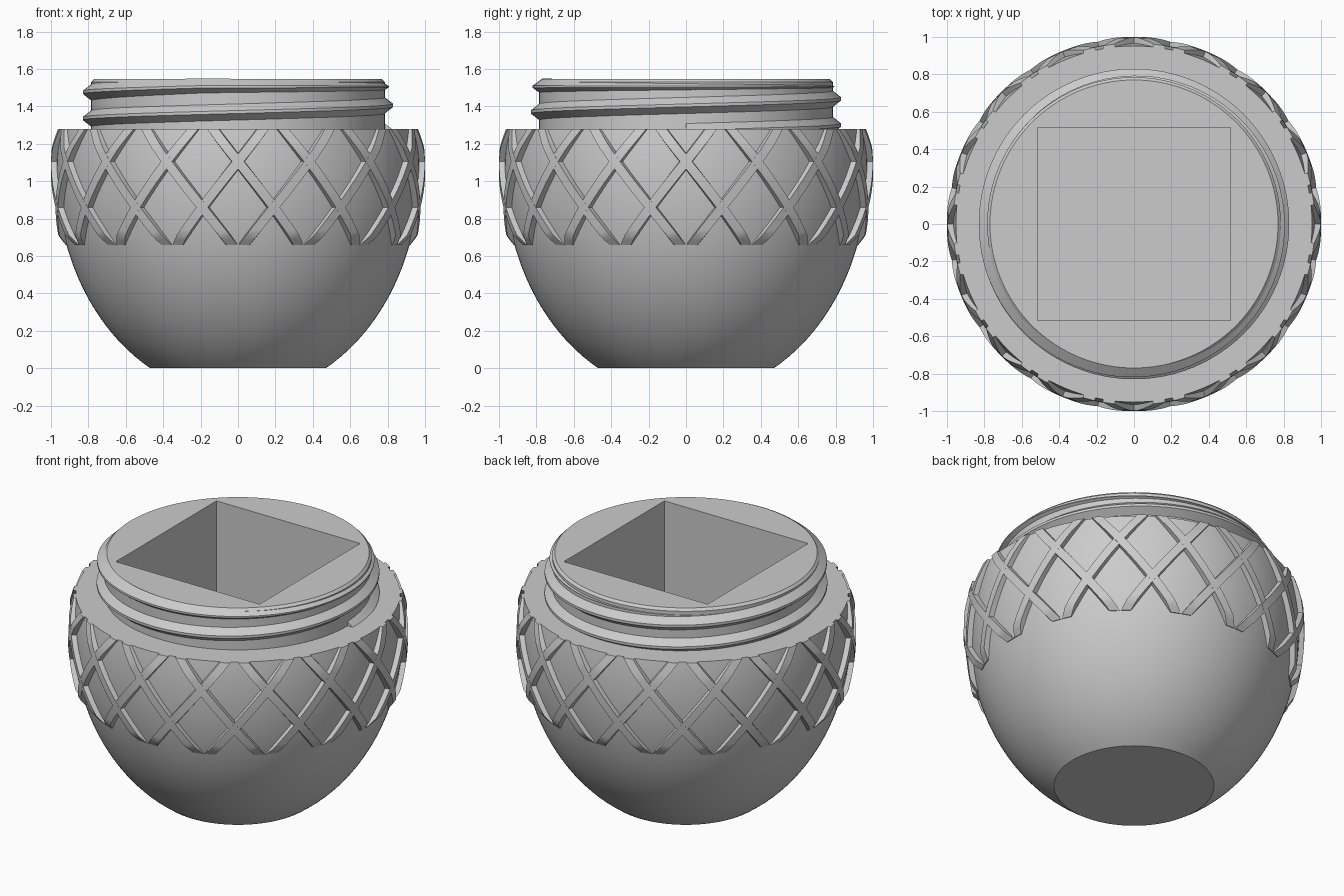
import bpy
import bmesh
from math import pi, sin, cos, sqrt, radians

cube = bpy.data.objects.get("Cube")
if cube:
    bpy.data.objects.remove(cube, do_unlink=True)

RIM_Z, TOP_Z = 1.28, 1.545       # shoulder and neck top
BELLY_R, BELLY_Z, BELLY_H = 0.97, 1.05, 1.2
NECK_R = 0.785
COLOUR = (0.6, 0.6, 0.6, 1)

grey = bpy.data.materials.new("plain_grey")
grey.use_nodes = True
grey.diffuse_color = COLOUR
grey.node_tree.nodes["Principled BSDF"].inputs["Base Color"].default_value = COLOUR


def belly(z):
    """Radius of the rounded body at height z."""
    return BELLY_R * sqrt(1 - ((z - BELLY_Z) / BELLY_H) ** 2)


def polar(r, a, z):
    return (r * cos(a), r * sin(a), z)


def skin(bm, sections, closed=False):
    """Join closed loops of points into a tube, capping its ends."""
    loops = [[bm.verts.new(p) for p in s] for s in sections]
    n = len(loops[0])
    for a, b in zip(loops, loops[1:]):
        for i in range(n):
            j = (i + 1) % n
            bm.faces.new((a[i], a[j], b[j], b[i]))
    bm.faces.new(loops[0][::-1])
    bm.faces.new(loops[-1])


def finish(name, bm):
    bmesh.ops.recalc_face_normals(bm, faces=bm.faces)
    mesh = bpy.data.meshes.new(name)
    bm.to_mesh(mesh)
    bm.free()
    mesh.materials.append(grey)
    obj = bpy.data.objects.new(name, mesh)
    bpy.context.collection.objects.link(obj)
    return obj


def activate(obj):
    bpy.ops.object.select_all(action='DESELECT')
    obj.select_set(True)
    bpy.context.view_layer.objects.active = obj


def smooth(obj):
    activate(obj)
    bpy.ops.object.shade_smooth_by_angle(angle=radians(30))


# Body and neck: one turned profile
STEPS, SIDES = 40, 128
profile = [(belly(RIM_Z * i / STEPS), RIM_Z * i / STEPS) for i in range(STEPS + 1)]
profile += [(NECK_R, RIM_Z), (NECK_R, TOP_Z - 0.015), (NECK_R - 0.015, TOP_Z)]
bm = bmesh.new()
skin(bm, [[polar(r, 2 * pi * k / SIDES, z) for k in range(SIDES)] for r, z in profile])
body = finish("jar_body", bm)

# Square cavity cut down from the neck
CAVITY, FLOOR_Z = 1.03, 0.51
bm = bmesh.new()
bmesh.ops.create_cube(bm, size=1)
bmesh.ops.scale(bm, vec=(CAVITY, CAVITY, 1.4), verts=bm.verts)
bmesh.ops.translate(bm, vec=(0, 0, FLOOR_Z + 0.7), verts=bm.verts)
cutter = finish("cavity_cutter", bm)
cutter.hide_render = True
cut = body.modifiers.new("cavity", 'BOOLEAN')
cut.operation = 'DIFFERENCE'
cut.solver = 'EXACT'
cut.object = cutter
activate(body)
bpy.ops.object.modifier_apply(modifier=cut.name)
bpy.data.objects.remove(cutter, do_unlink=True)
smooth(body)

# Screw thread: a wedge swept up a helix, fading out at the top
PITCH, TURNS, PER_TURN = 0.14, 2.42, 96
bm = bmesh.new()
sections = []
for i in range(int(TURNS * PER_TURN) + 1):
    t = i / PER_TURN
    a = 2 * pi * t
    fade = max(0.02, min(1, 1 - (t - 1.55) / 0.85))
    z = min(1.265 + PITCH * t, 1.505)
    tip, root = NECK_R + 0.045 * fade, NECK_R - 0.015
    sections.append([polar(root, a, z - 0.055 * fade), polar(tip, a, z - 0.008 * fade),
                     polar(tip, a, z + 0.008 * fade), polar(root, a, z + 0.055 * fade)])
skin(bm, sections)
smooth(finish("screw_thread", bm))

# Lattice band: crossing raised strips, sixteen each way
COUNT, LOW_Z, ROWS = 16, 0.66, 24
FOOT_Z, RISE = 0.615, 0.245      # height of the lowest crossing, rise per half cell
half_cell = pi / COUNT
bm = bmesh.new()
for k in range(COUNT):
    for side in (-1, 1):
        sections = []
        for i in range(ROWS + 1):
            z = LOW_Z + (RIM_Z - LOW_Z) * i / ROWS
            a = 2 * half_cell * k + side * half_cell * (z - FOOT_Z) / RISE
            h = 0.031 * min(1, 0.15 + (z - LOW_Z) / 0.06, 0.5 + (RIM_Z - z) / 0.2)
            r = belly(z)
            sections.append([polar(r - 0.02, a - 0.039, z), polar(r + h, a - 0.032, z),
                             polar(r + h, a + 0.032, z), polar(r - 0.02, a + 0.039, z)])
        skin(bm, sections)
smooth(finish("lattice_band", bm))
